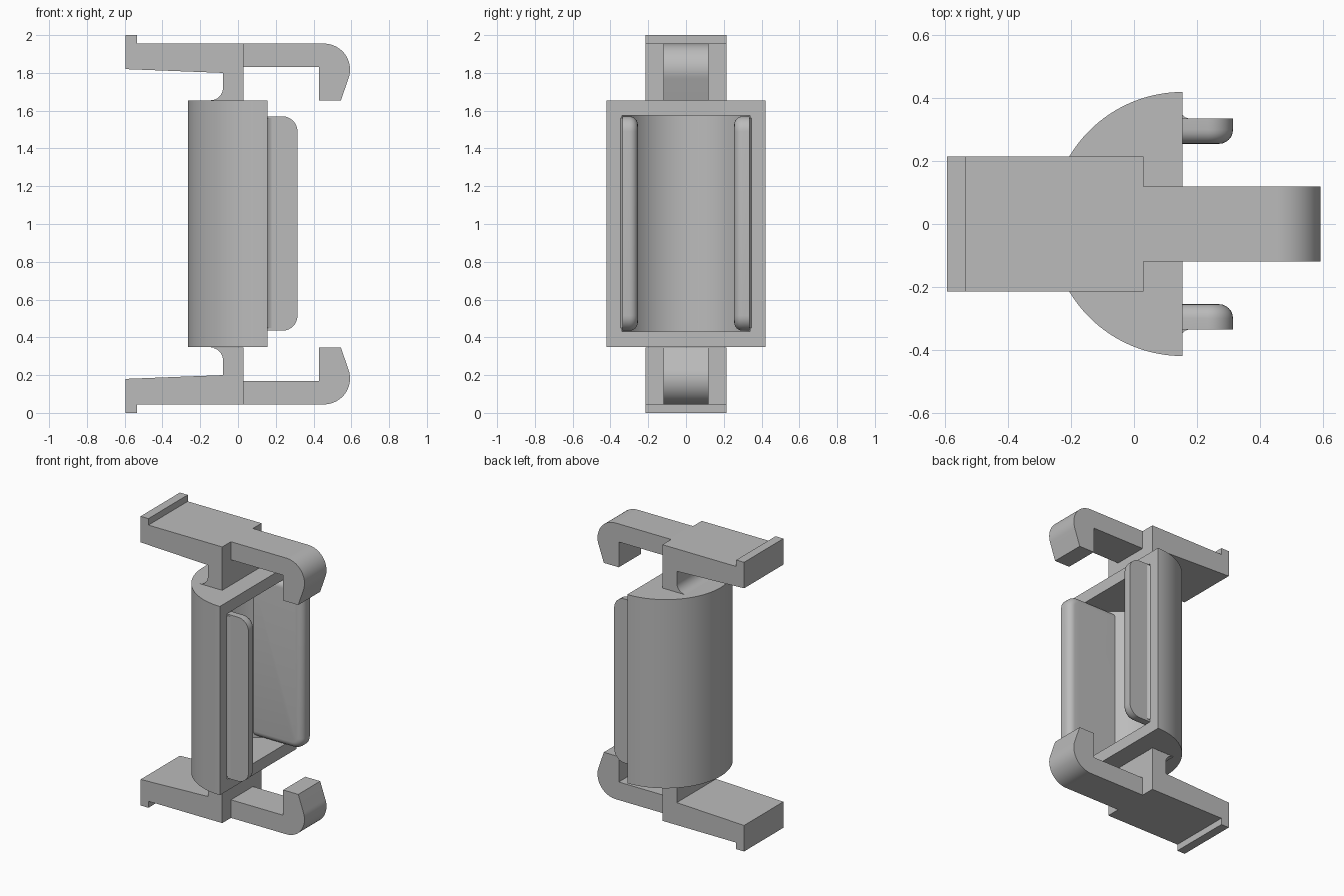
import bpy, bmesh, math
from mathutils import Vector

cube = bpy.data.objects.get("Cube")
if cube:
    bpy.data.objects.remove(cube, do_unlink=True)

grey = bpy.data.materials.new("plain_grey")
grey.use_nodes = True
grey.diffuse_color = (0.5, 0.5, 0.5, 1)
grey.node_tree.nodes["Principled BSDF"].inputs["Base Color"].default_value = (0.5, 0.5, 0.5, 1)


def arc(cx, cy, r, start, end, steps):
    """Points along an arc, angles in degrees."""
    angles = [math.radians(start + (end - start) * i / steps) for i in range(steps + 1)]
    return [(cx + r * math.cos(a), cy + r * math.sin(a)) for a in angles]


def prism(name, profile, low, high, axis, rim=None, rim_radius=0.0):
    """Extrude a 2D profile along y or z; optionally round the rim at one end."""
    def place(p, h):
        return Vector((p[0], h, p[1])) if axis == "y" else Vector((p[0], p[1], h))
    bm = bmesh.new()
    face = bm.faces.new([bm.verts.new(place(p, low)) for p in profile])
    top = bmesh.ops.extrude_face_region(bm, geom=[face])["geom"]
    offset = place((0, 0), high - low)
    bmesh.ops.translate(bm, vec=offset, verts=[v for v in top if isinstance(v, bmesh.types.BMVert)])
    if rim is not None:
        edges = [e for e in bm.edges
                 if all(abs(v.co.y - rim) < 1e-4 for v in e.verts)
                 and any(v.co.x > 0 for v in e.verts)]
        bmesh.ops.bevel(bm, geom=edges, offset=rim_radius, segments=6,
                        profile=0.5, affect="EDGES", clamp_overlap=True)
    bmesh.ops.recalc_face_normals(bm, faces=bm.faces)
    mesh = bpy.data.meshes.new(name)
    bm.to_mesh(mesh)
    bm.free()
    obj = bpy.data.objects.new(name, mesh)
    bpy.context.collection.objects.link(obj)
    mesh.materials.append(grey)
    return obj


def activate(obj):
    bpy.ops.object.select_all(action="DESELECT")
    obj.select_set(True)
    bpy.context.view_layer.objects.active = obj


def smooth(obj):
    activate(obj)
    bpy.ops.object.shade_smooth_by_angle(angle=math.radians(30))


# Half-round shell, hollowed from its open flat side
RIM_X = 0.155
shell = prism("half_round_shell", arc(RIM_X, 0, 0.42, 90, 270, 64), 0.35, 1.655, "z")
hollow = arc(RIM_X, 0, 0.34, 90, 270, 64) + [(0.3, -0.34), (0.3, 0.34)]
cutter = prism("shell_cutter", hollow, 0.43, 1.575, "z")
cutter.hide_render = True
cut = shell.modifiers.new("Hollow", "BOOLEAN")
cut.operation = "DIFFERENCE"
cut.solver = "EXACT"
cut.object = cutter
activate(shell)
bpy.ops.object.modifier_apply(modifier=cut.name)
bpy.data.objects.remove(cutter, do_unlink=True)
smooth(shell)

# Rounded fins along both sides of the opening
fin_profile = ([(-0.06, 0.435), (0.235, 0.435)] + arc(0.235, 0.515, 0.08, -90, 0, 8)[1:]
               + arc(0.235, 1.49, 0.08, 0, 90, 8) + [(-0.06, 1.57)])
flare = [(RIM_X, 0.325), (RIM_X, 0.347), (0.163, 0.339), (0.18, 0.334)]
for side, label in ((1, "back"), (-1, "front")):
    smooth(prism(label + "_fin", fin_profile, side * 0.255, side * 0.335, "y",
                 rim=side * 0.255, rim_radius=0.045))
    smooth(prism(label + "_fin_flare", [(x, y * side) for x, y in flare], 0.45, 1.56, "z"))

# Lipped arm with a filleted neck, and the hook reaching past the opening
arm = ([(-0.595, 2), (-0.535, 2), (-0.535, 1.955), (0.03, 1.955), (0.03, 1.655)]
       + arc(-0.145, 1.72, 0.065, -90, 0, 10) + [(-0.08, 1.8), (-0.595, 1.82)])
hook = ([(0.03, 1.83), (0.43, 1.83), (0.43, 1.655), (0.545, 1.655)]
        + arc(0.455, 1.817, 0.138, -20, 90, 20) + [(0.03, 1.955)])
for label, flip in (("upper", False), ("lower", True)):
    for part, profile, half in (("arm", arm, 0.215), ("hook", hook, 0.12)):
        points = [(x, 2 - z if flip else z) for x, z in profile]
        smooth(prism(label + "_" + part, points, -half, half, "y"))
